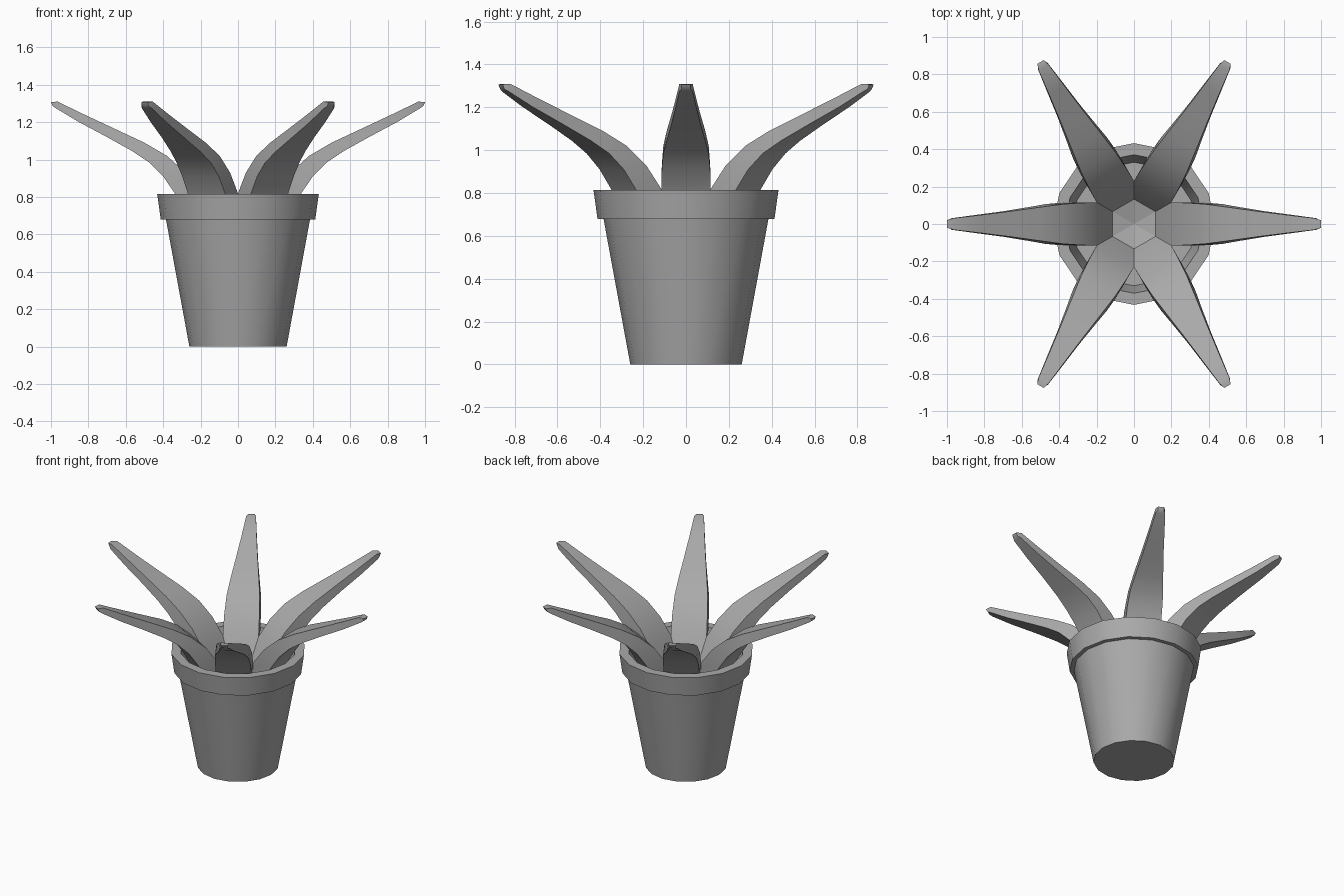
import bpy, bmesh, math
from mathutils import Matrix, Vector

cube = bpy.data.objects.get("Cube")
if cube:
    bpy.data.objects.remove(cube, do_unlink=True)

grey = bpy.data.materials.new("plain grey")
grey.use_nodes = True
grey.diffuse_color = (0.4, 0.4, 0.4, 1)
grey.node_tree.nodes["Principled BSDF"].inputs["Base Color"].default_value = (0.4, 0.4, 0.4, 1)


def finish(bm, name, angle):
    bmesh.ops.recalc_face_normals(bm, faces=bm.faces)
    mesh = bpy.data.meshes.new(name)
    bm.to_mesh(mesh)
    bm.free()
    obj = bpy.data.objects.new(name, mesh)
    bpy.context.collection.objects.link(obj)
    mesh.materials.append(grey)
    bpy.ops.object.select_all(action="DESELECT")
    obj.select_set(True)
    bpy.context.view_layer.objects.active = obj
    bpy.ops.object.shade_smooth_by_angle(angle=math.radians(angle))
    return obj


def loft(bm, rings):
    """Bridge closed rings of points and cap both ends."""
    loops = [[bm.verts.new(p) for p in ring] for ring in rings]
    for a, b in zip(loops, loops[1:]):
        n = len(a)
        for i in range(n):
            bm.faces.new((a[i], a[(i + 1) % n], b[(i + 1) % n], b[i]))
    bm.faces.new(loops[0][::-1])
    bm.faces.new(loops[-1])


# Pot: outer wall, overhanging rim, inner wall and soil as one turned profile
SIDES = 16
profile = [(0.26, 0), (0.385, 0.68), (0.413, 0.68), (0.432, 0.815),
           (0.37, 0.815), (0.33, 0.62)]
bm = bmesh.new()
loft(bm, [[(r * math.cos(math.tau * i / SIDES), r * math.sin(math.tau * i / SIDES), z)
           for i in range(SIDES)] for r, z in profile])
finish(bm, "pot", 35)

# Leaf sections: top radius, top height, bottom radius, bottom height, half width
sections = [(0.0, 0.63, 0.0, 0.58, 0.09), (0.115, 0.66, 0.22, 0.60, 0.105),
            (0.20, 0.82, 0.335, 0.815, 0.115), (0.28, 0.93, 0.40, 0.91, 0.113),
            (0.38, 1.02, 0.475, 0.985, 0.106), (0.50, 1.09, 0.565, 1.045, 0.09),
            (0.66, 1.165, 0.70, 1.12, 0.068), (0.82, 1.24, 0.85, 1.20, 0.048),
            (0.965, 1.31, 0.975, 1.275, 0.031), (1.0, 1.307, 0.99, 1.285, 0.02)]
for k in range(6):
    turn = Matrix.Rotation(math.tau * k / 6, 3, "Z")
    bm = bmesh.new()
    loft(bm, [[turn @ Vector(p) for p in
               ((tr, -w, tz), (tr, w, tz), (br, w, bz), (br, -w, bz))]
              for tr, tz, br, bz, w in sections])
    finish(bm, f"leaf_{k + 1}", 40)
